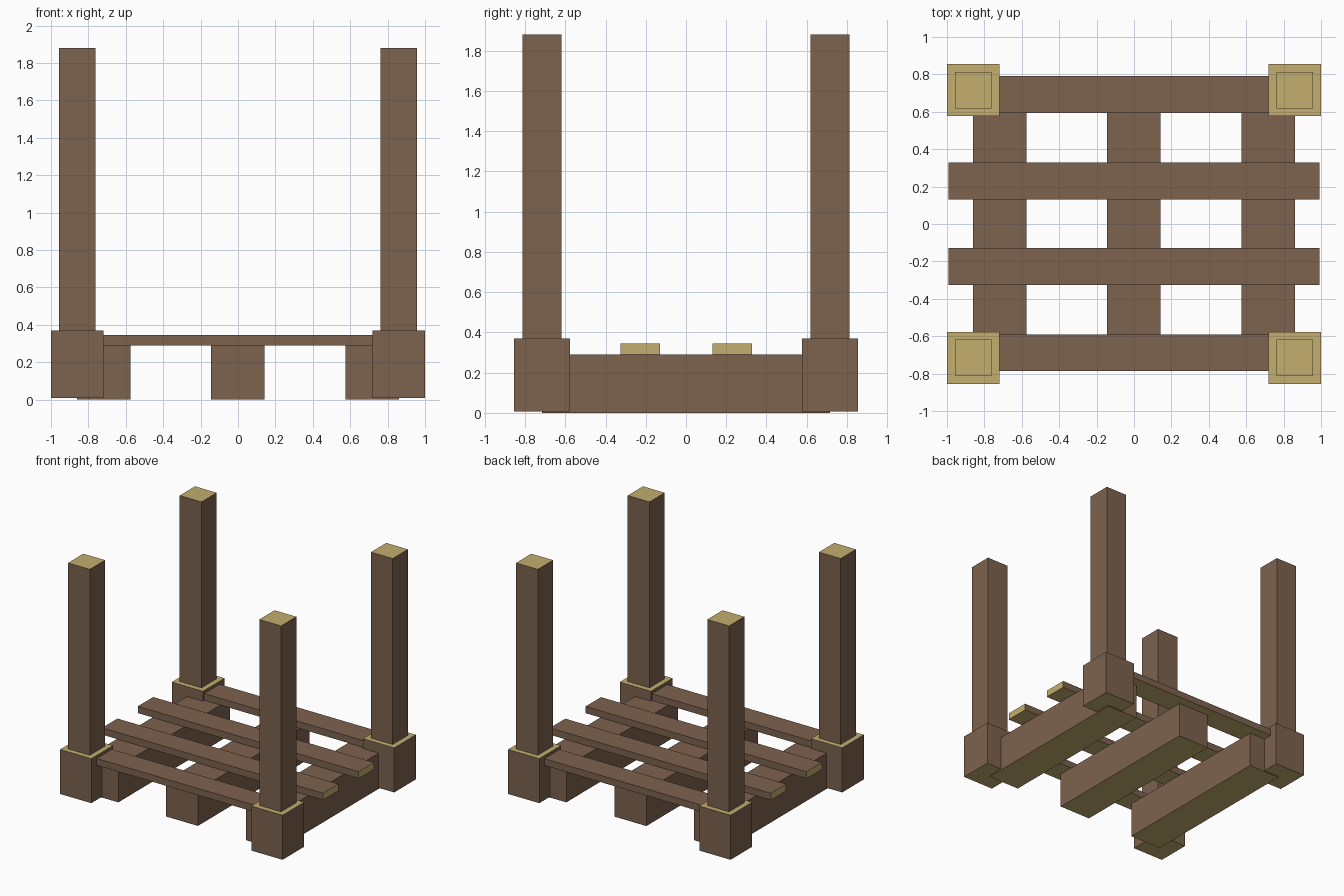
import bpy
import bmesh
from mathutils import Vector

cube = bpy.data.objects.get("Cube")
if cube:
    bpy.data.objects.remove(cube, do_unlink=True)


def make_material(name, color):
    mat = bpy.data.materials.new(name)
    mat.use_nodes = True
    mat.diffuse_color = color
    mat.node_tree.nodes["Principled BSDF"].inputs["Base Color"].default_value = color
    return mat


BROWN = make_material("brown wood", (0.205, 0.122, 0.076, 1))
TAN = make_material("cut wood", (0.552, 0.423, 0.156, 1))


def timber(name, x, y, z, cut_sides):
    """Box spanning three ranges; faces pointing along cut_sides show cut wood."""
    low, high = Vector((x[0], y[0], z[0])), Vector((x[1], y[1], z[1]))
    centre = (low + high) / 2
    bm = bmesh.new()
    bmesh.ops.create_cube(bm, size=1)
    bmesh.ops.scale(bm, vec=high - low, verts=bm.verts)
    bm.normal_update()
    for face in bm.faces:
        if any(face.normal.dot(Vector(side)) > 0.9 for side in cut_sides):
            face.material_index = 1
    mesh = bpy.data.meshes.new(name)
    bm.to_mesh(mesh)
    bm.free()
    mesh.materials.append(BROWN)
    mesh.materials.append(TAN)
    obj = bpy.data.objects.new(name, mesh)
    obj.location = centre
    bpy.context.collection.objects.link(obj)
    return obj


def around(centre, width):
    return centre - width / 2, centre + width / 2


UP, DOWN, LEFT, RIGHT = (0, 0, 1), (0, 0, -1), (1, 0, 0), (-1, 0, 0)

# Three deep bearers running front to back
for name, x in (("right", -0.717), ("middle", -0.002), ("left", 0.717)):
    timber(name + "_bearer", around(x, 0.285), (-0.715, 0.715), (0, 0.29), [DOWN])

# Deck slats lying across the bearers; the outer ones end inside the sockets
for name, y, half in (("front", -0.688, 0.9), ("front_inner", -0.228, 0.992),
                      ("back_inner", 0.23, 0.992), ("back", 0.692, 0.9)):
    timber(name + "_slat", (-half, half), around(y, 0.197), (0.29, 0.345),
           [LEFT, RIGHT, DOWN])

# Corner sockets with tall posts
for side, sx in (("right", -1), ("left", 1)):
    for end, sy in (("front", -1), ("back", 1)):
        x, y = sx * 0.859, sy * 0.716
        timber(f"{end}_{side}_socket", around(x, 0.28), around(y, 0.278),
               (0.008, 0.37), [UP, DOWN])
        timber(f"{end}_{side}_post", around(x, 0.195), around(y, 0.195),
               (0.35, 1.88), [UP, DOWN])
